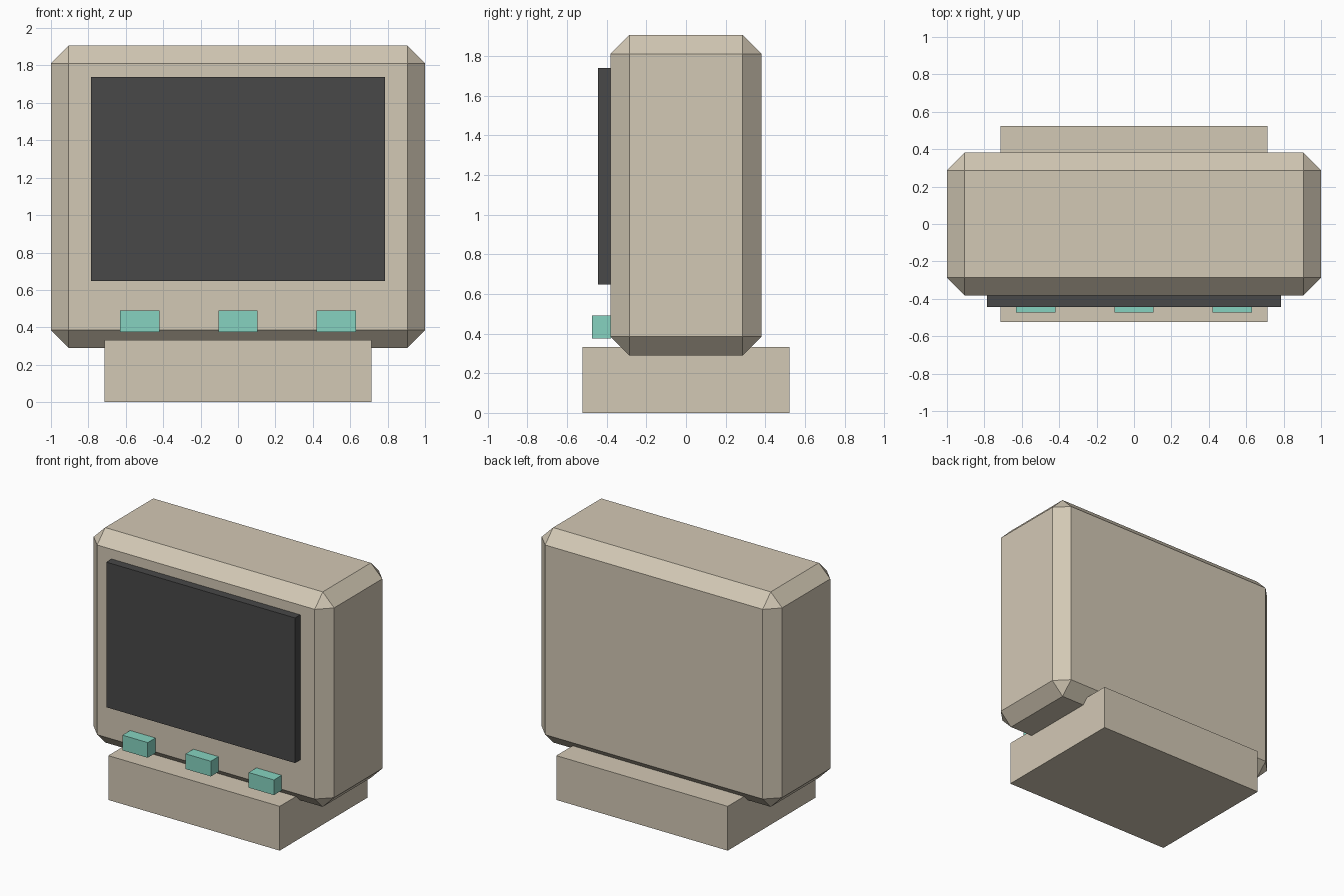
import bpy

if "Cube" in bpy.data.objects:
    bpy.data.objects.remove(bpy.data.objects["Cube"])


def material(name, rgb):
    m = bpy.data.materials.new(name)
    m.diffuse_color = (*rgb, 1)
    m.use_nodes = True
    m.node_tree.nodes["Principled BSDF"].inputs["Base Color"].default_value = m.diffuse_color
    return m


beige = material("warm beige", (0.65, 0.58, 0.46))
charcoal = material("charcoal", (0.065, 0.065, 0.065))
teal = material("soft teal", (0.24, 0.65, 0.53))


def box(name, x, y, z, mat, bevel=0):
    """Box between the given (low, high) ranges, optionally chamfered."""
    ranges = (x, y, z)
    bpy.ops.mesh.primitive_cube_add(size=1, location=[(a + b) / 2 for a, b in ranges])
    o = bpy.context.object
    o.name = name
    o.scale = [b - a for a, b in ranges]
    bpy.ops.object.transform_apply(location=False, rotation=False, scale=True)
    o.data.materials.append(mat)
    if bevel:
        mod = o.modifiers.new("chamfer", "BEVEL")
        mod.width = bevel
        mod.segments = 1
    return o


# Monitor casing with chamfered edges
box("casing", (-1, 1), (-0.381, 0.381), (0.29, 1.906), beige, 0.095)

# Pedestal the casing sinks into
box("base", (-0.713, 0.713), (-0.523, 0.523), (0, 0.333), beige)

# Dark screen panel
box("screen", (-0.785, 0.785), (-0.443, -0.37), (0.647, 1.738), charcoal)

# Row of three buttons
for i, x in enumerate((-0.525, 0, 0.525)):
    box(f"button_{i + 1}", (x - 0.105, x + 0.105), (-0.473, -0.378), (0.376, 0.49), teal)
